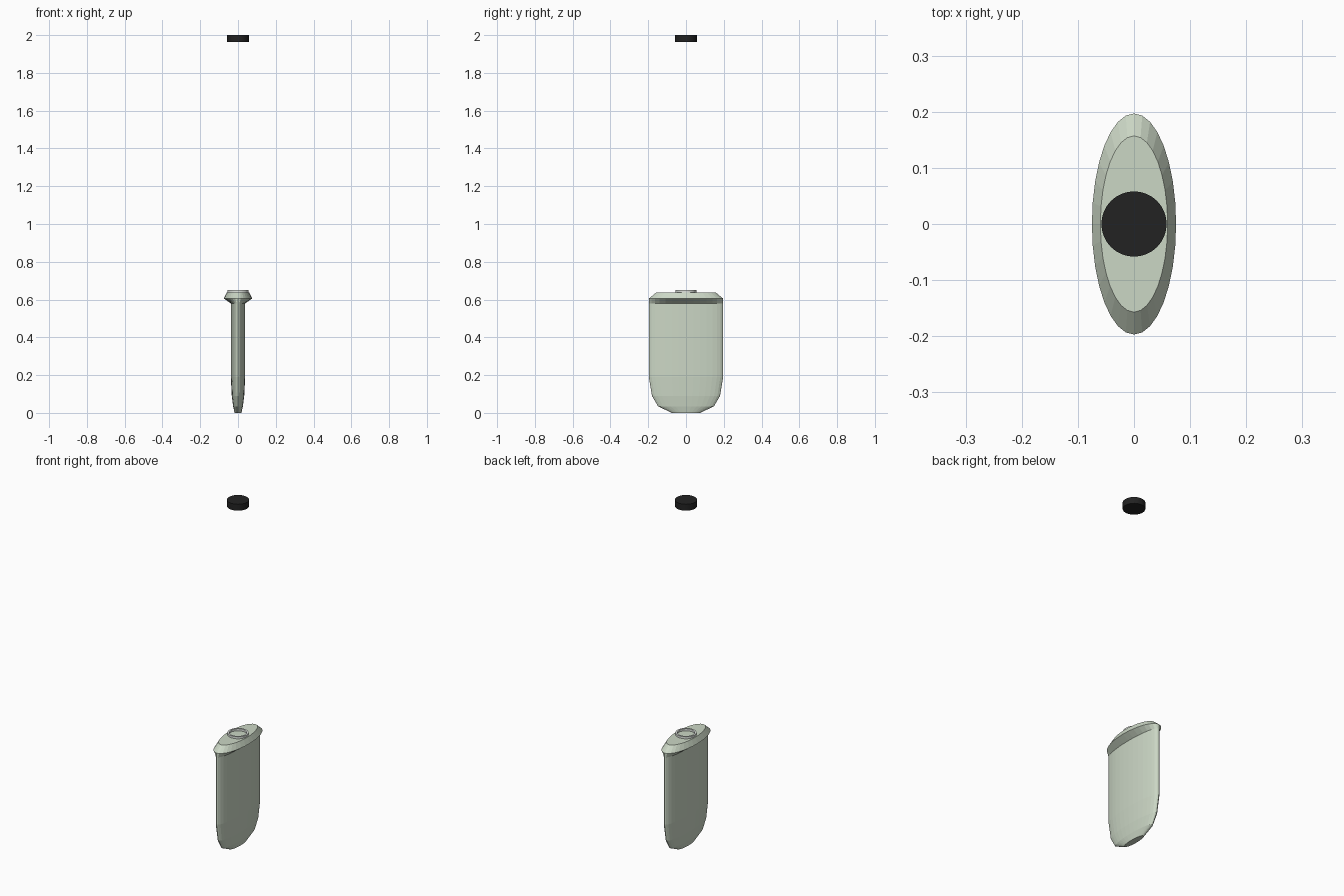
import bpy, bmesh, math

if "Cube" in bpy.data.objects:
    bpy.data.objects.remove(bpy.data.objects["Cube"])


def material(name, rgb):
    m = bpy.data.materials.new(name)
    m.diffuse_color = (*rgb, 1)
    m.use_nodes = True
    m.node_tree.nodes["Principled BSDF"].inputs["Base Color"].default_value = m.diffuse_color
    return m


pale_green = material("pale green", (0.60, 0.68, 0.56))
off_white = material("off white", (0.75, 0.78, 0.74))
black = material("black", (0.016, 0.016, 0.016))


def loft(name, sections, sides, mat, closed=False):
    """Join elliptical sections (z, x radius, y radius); cap the ends or close the loop."""
    bm = bmesh.new()
    rings = []
    for z, rx, ry in sections:
        angles = [2 * math.pi * i / sides for i in range(sides)]
        rings.append([bm.verts.new((rx * math.cos(a), ry * math.sin(a), z)) for a in angles])
    pairs = list(zip(rings, rings[1:]))
    if closed:
        pairs.append((rings[-1], rings[0]))
    else:
        bm.faces.new(rings[0][::-1])
        bm.faces.new(rings[-1])
    for a, b in pairs:
        for i in range(sides):
            j = (i + 1) % sides
            bm.faces.new((a[i], a[j], b[j], b[i]))
    bmesh.ops.recalc_face_normals(bm, faces=bm.faces[:])
    me = bpy.data.meshes.new(name)
    bm.to_mesh(me)
    bm.free()
    me.materials.append(mat)
    ob = bpy.data.objects.new(name, me)
    bpy.context.collection.objects.link(ob)
    return ob


# Flat oval container with tapered base and flared shoulder
loft("container_body", [
    (0.0, 0.018, 0.075), (0.035, 0.026, 0.148), (0.09, 0.033, 0.18),
    (0.19, 0.038, 0.197), (0.58, 0.038, 0.197), (0.605, 0.075, 0.197),
    (0.638, 0.06, 0.157)], 32, pale_green)

# Open threaded neck
neck = [(0.63, 0.055), (0.65, 0.055), (0.65, 0.045), (0.63, 0.045)]
loft("neck_ring", [(z, r, r) for z, r in neck], 96, off_white, closed=True)

# Screw cap floating above
cap = [(1.963, 0.058), (2.0, 0.058)]
loft("screw_cap", [(z, r, r) for z, r in cap], 64, black)
